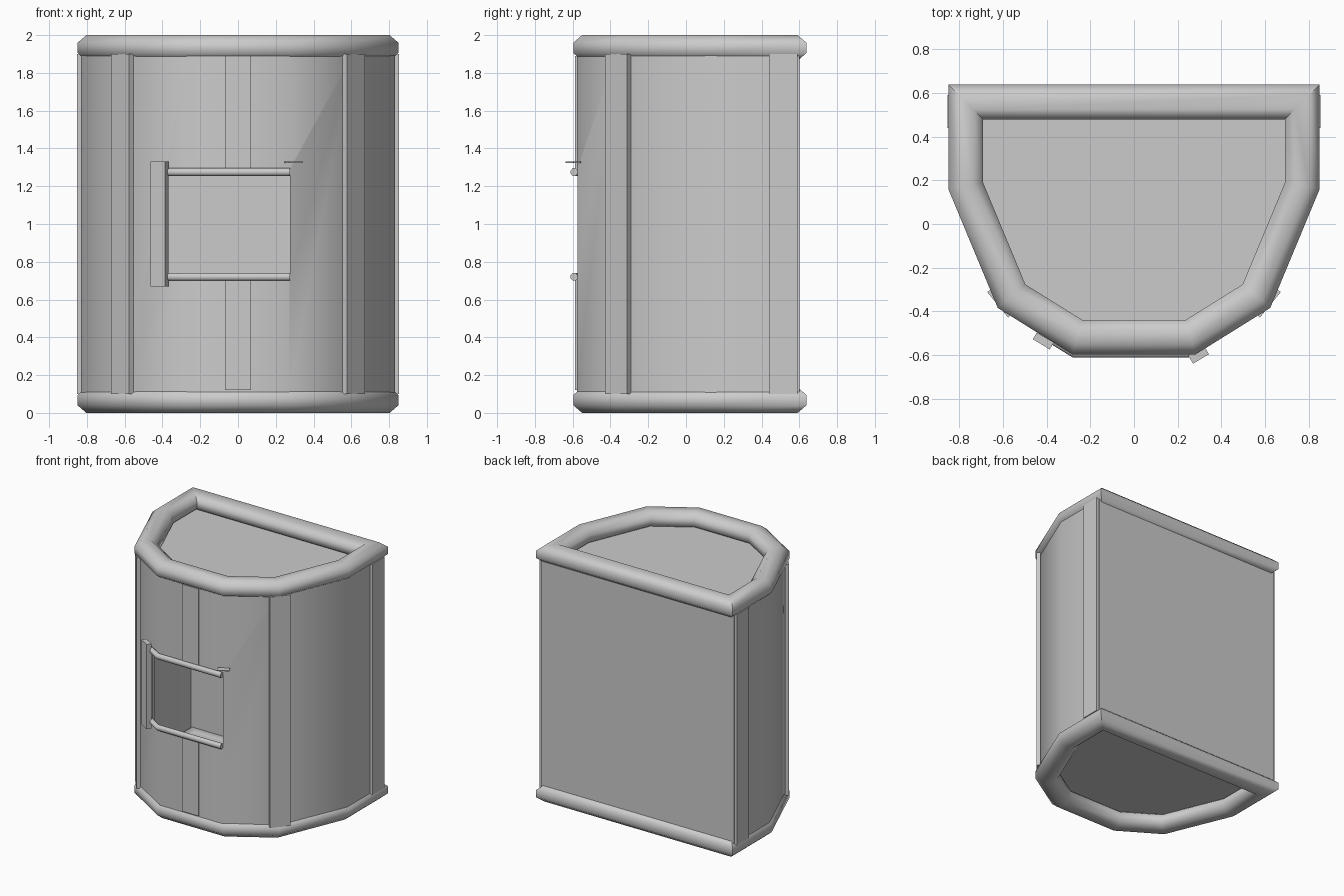
import bpy, bmesh, math
from mathutils import Vector

if "Cube" in bpy.data.objects:
    bpy.data.objects.remove(bpy.data.objects["Cube"])


def finish(name, bm, smooth=None):
    bmesh.ops.recalc_face_normals(bm, faces=bm.faces[:])
    me = bpy.data.meshes.new(name)
    bm.to_mesh(me)
    bm.free()
    ob = bpy.data.objects.new(name, me)
    bpy.context.collection.objects.link(ob)
    if smooth:
        bpy.ops.object.select_all(action='DESELECT')
        ob.select_set(True)
        bpy.context.view_layer.objects.active = ob
        bpy.ops.object.shade_smooth_by_angle(angle=math.radians(smooth))
    return ob


def offset_dirs(path, closed):
    """Mitred outward direction at each point of a counter-clockwise path."""
    n = len(path)
    segs = []
    for i in range(n if closed else n - 1):
        d = (Vector(path[(i + 1) % n]) - Vector(path[i])).normalized()
        segs.append(Vector((d.y, -d.x)))
    out = []
    for i in range(n):
        a = segs[i - 1] if closed or i > 0 else segs[0]
        b = segs[i] if i < len(segs) else segs[-1]
        out.append((a + b) / (1 + a.dot(b)))
    return out


def sweep(name, path, profile, closed=True, smooth=50):
    """Sweep a (outward, z) profile along a horizontal path."""
    bm = bmesh.new()
    rows = []
    for p, d in zip(path, offset_dirs(path, closed)):
        rows.append([bm.verts.new((p[0] + d.x * u, p[1] + d.y * u, z)) for u, z in profile])
    n, m = len(rows), len(profile)
    for i in range(n if closed else n - 1):
        a, b = rows[i], rows[(i + 1) % n]
        for j in range(m):
            k = (j + 1) % m
            bm.faces.new((a[j], b[j], b[k], a[k]))
    if not closed:
        bm.faces.new(rows[0])
        bm.faces.new(rows[-1])
    return finish(name, bm, smooth)


def box(name, centre, size, angle=0):
    bm = bmesh.new()
    bmesh.ops.create_cube(bm, size=1)
    bmesh.ops.scale(bm, vec=size, verts=bm.verts)
    ob = finish(name, bm)
    ob.location = centre
    ob.rotation_euler.z = math.radians(angle)
    return ob


def plate(name, path, z0, z1):
    bm = bmesh.new()
    f = bm.faces.new([bm.verts.new((x, y, z0)) for x, y in path])
    g = bmesh.ops.extrude_face_region(bm, geom=[f])
    bmesh.ops.translate(bm, vec=(0, 0, z1 - z0),
                        verts=[v for v in g['geom'] if isinstance(v, bmesh.types.BMVert)])
    if f.is_valid is False:
        bm.faces.new([v for v in bm.verts if v.co.z == z0])
    return finish(name, bm)


def outline(half):
    """Mirror the right half (front to back) into a counter-clockwise loop."""
    return half + [(-x, y) for x, y in reversed(half)]


def oval(rx, rz, z, sides):
    return [(rx * math.cos(t), z + rz * math.sin(t)) for t in
            (2 * math.pi * (i + .5) / sides for i in range(sides))]


# padded rings around the top and bottom
ring = outline([(.26, -.517), (.56, -.33), (.77, .175), (.77, .558)])
s = 1 / math.cos(math.pi / 8)
for name, z in (("bottom_ring", .0675), ("top_ring", 1.9325)):
    sweep(name, ring, oval(.079 * s, .0675 * s, z, 8))

# hollow wall with the window cut out of the front
wall_path = outline([(.27, -.578), (.61, -.37), (.832, .16), (.832, .6)])
wall = sweep("wall", wall_path, [(0, .1), (0, 1.9), (-.02, 1.9), (-.02, .1)])
cutter = box("window_cutter", (-.0525, -.5, 1.0), (.655, .5, .575))
cutter.hide_render = True
cutter.hide_viewport = True
mod = wall.modifiers.new("window", 'BOOLEAN')
mod.object = cutter
mod.operation = 'DIFFERENCE'
mod.solver = 'EXACT'
bpy.context.view_layer.objects.active = wall
bpy.ops.object.modifier_apply(modifier=mod.name)
bpy.data.objects.remove(cutter)

# floor and lid
inner = [(x * .985, y * .985) for x, y in wall_path]
plate("floor", inner, .11, .13)
plate("lid", inner, 1.87, 1.89)

# vertical battens on the side corners and the back edges
for side, tag in ((1, "right"), (-1, "left")):
    box(f"front_batten_{tag}", (side * .612, -.36, 1), (.15, .03, 1.8), side * 50.7)
    box(f"back_batten_{tag}", (side * .832, .515, 1), (.04, .15, 1.8))

# centre batten, broken by the window
box("centre_batten_lower", (0, -.575, .4175), (.14, .025, .595))
box("centre_batten_upper", (0, -.575, 1.5875), (.14, .025, .605))

# window rails, side post and latch plate
rail = [(-.4, -.515), (-.275, -.592), (.275, -.592)]
for name, z in (("lower_rail", .72), ("upper_rail", 1.275)):
    sweep(name, rail, oval(.02, .022, z, 8), closed=False)
box("window_post", (-.415, -.535, 1), (.09, .036, .66), -31)
box("latch_plate", (.295, -.598, 1.327), (.085, .045, .006), 31)
